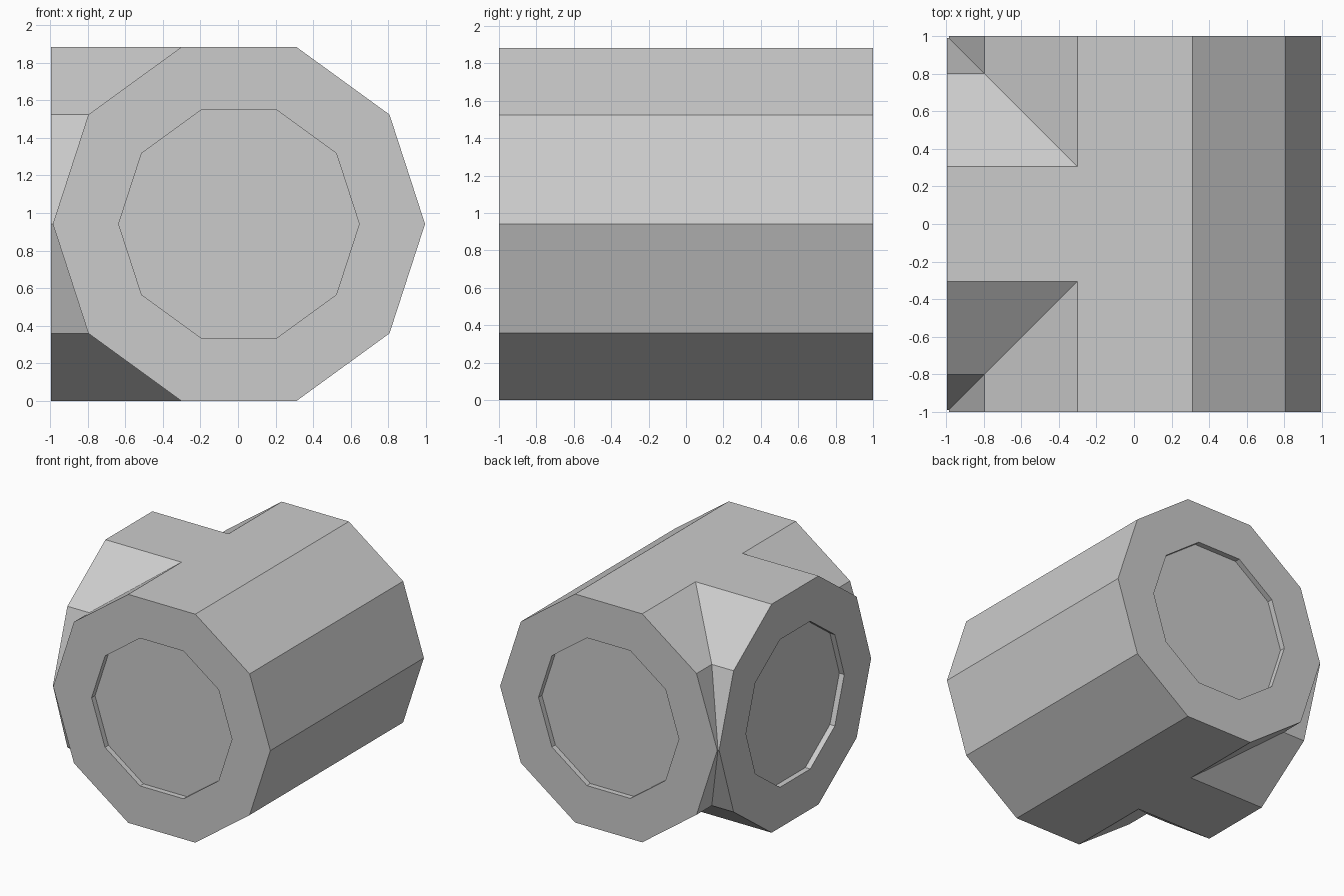
import bpy, bmesh
from math import cos, sin, pi
from mathutils import Matrix, Vector

if "Cube" in bpy.data.objects:
    bpy.data.objects.remove(bpy.data.objects["Cube"])

R, RI, DEPTH, SIDES = 0.99, 0.64, 0.045, 10
CENTRE = Vector((0.005, 0, R * sin(2 * pi / 5)))
bm = bmesh.new()


def ring(radius, length, rot):
    """Ten-sided loop across an arm; length(s) is the distance along its axis."""
    pts = []
    for i in range(SIDES):
        a = 2 * pi * i / SIDES
        s, z = radius * cos(a), radius * sin(a)
        pts.append(bm.verts.new(rot @ Vector((s, length(s), z)) + CENTRE))
    return pts


def arm(angle, mitre):
    """One pipe arm: mitred wall, flat rim, shallow recess and its floor."""
    rot = Matrix.Rotation(angle, 3, 'Z')
    loops = [ring(R, mitre, rot), ring(R, lambda s: 1, rot),
             ring(RI, lambda s: 1, rot), ring(RI, lambda s: 1 - DEPTH, rot)]
    for a, b in zip(loops, loops[1:]):
        for i in range(SIDES):
            j = (i + 1) % SIDES
            bm.faces.new((a[i], a[j], b[j], b[i]))
    bm.faces.new(loops[-1])


# straight run: two arms mitred on the branch side (-x)
arm(0, lambda s: max(0, -s))
arm(pi, lambda s: max(0, s))
# side branch towards -x, mitred on both sides
arm(pi / 2, abs)

# weld the arms, close the flat top and bottom, merge coplanar faces
bmesh.ops.remove_doubles(bm, verts=bm.verts, dist=0.001)
bmesh.ops.holes_fill(bm, edges=[e for e in bm.edges if e.is_boundary], sides=4)
bmesh.ops.dissolve_limit(bm, angle_limit=0.01, verts=bm.verts, edges=bm.edges)
bmesh.ops.recalc_face_normals(bm, faces=bm.faces)

mesh = bpy.data.meshes.new("pipe_tee")
bm.to_mesh(mesh)
bm.free()
bpy.context.collection.objects.link(bpy.data.objects.new("pipe_tee", mesh))
